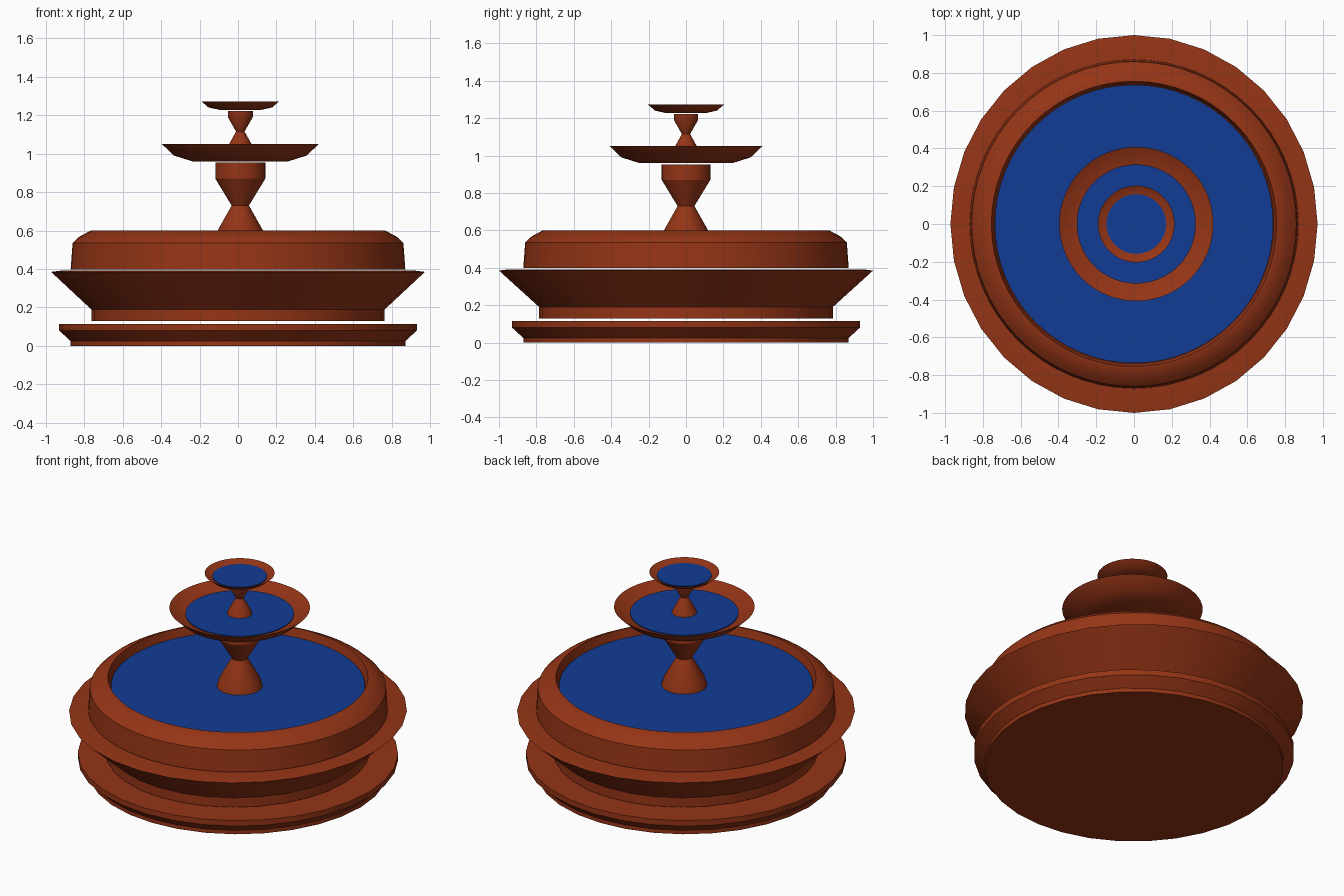
import bpy, bmesh, math

if "Cube" in bpy.data.objects:
    bpy.data.objects.remove(bpy.data.objects["Cube"])


def material(name, rgb):
    m = bpy.data.materials.new(name)
    m.diffuse_color = (*rgb, 1)
    m.use_nodes = True
    m.node_tree.nodes["Principled BSDF"].inputs["Base Color"].default_value = m.diffuse_color
    return m


CLAY = material("terracotta", (0.30, 0.035, 0.008))
WATER = material("water", (0.006, 0.045, 0.30))


def lathe(name, profile, mat=CLAY, sides=64, cx=0.0, sx=1.0):
    """Revolve (radius, z) points listed bottom to top; both ends are capped."""
    bm = bmesh.new()
    rings = []
    for r, z in profile:
        rings.append([bm.verts.new((r * sx * math.cos(2 * math.pi * i / sides),
                                    r * math.sin(2 * math.pi * i / sides), z))
                      for i in range(sides)])
    for a, b in zip(rings, rings[1:]):
        for i in range(sides):
            j = (i + 1) % sides
            bm.faces.new((a[i], a[j], b[j], b[i]))
    bm.faces.new(rings[0][::-1])
    bm.faces.new(rings[-1])
    me = bpy.data.meshes.new(name)
    bm.to_mesh(me)
    bm.free()
    me.materials.append(mat)
    ob = bpy.data.objects.new(name, me)
    ob.location.x = cx
    bpy.context.collection.objects.link(ob)
    bpy.ops.object.select_all(action='DESELECT')
    ob.select_set(True)
    bpy.context.view_layer.objects.active = ob
    bpy.ops.object.shade_smooth_by_angle(angle=math.radians(30))
    return ob


def disc(name, r, z, cx=0.0):
    lathe(name, [(r, z - 0.006), (r, z)], WATER, cx=cx)


# Plinth and flared lower basin, coarser rings
lathe("base_plate", [(.87, 0), (.87, .025), (.93, .08), (.93, .115)], sides=32)
lathe("flared_basin", [(.785, .13), (.785, .19), (1.0, .385), (.945, .392), (.80, .392)],
      sides=32, sx=.972)

# Main pool with rounded shoulder and inner wall
lathe("pool_wall", [(.87, .398), (.86, .535), (.825, .568), (.765, .6), (.755, .6),
                    (.74, .54)])
disc("pool_water", .737, .55)

# Lower stem, bowl and water
C = .012
lathe("lower_stem", [(.135, .54), (.118, .6), (.045, .73), (.13, .87), (.13, .953)], cx=C)
lathe("middle_bowl", [(.25, .96), (.345, .99), (.408, 1.05), (.315, 1.005)], cx=C)
disc("middle_water", .315, 1.015, C)

# Upper stem, bowl and water
lathe("upper_stem", [(.075, 1.01), (.058, 1.05), (.022, 1.115), (.065, 1.19), (.065, 1.222)], cx=C)
lathe("top_bowl", [(.11, 1.228), (.165, 1.24), (.203, 1.272), (.158, 1.25)], cx=C)
disc("top_water", .158, 1.255, C)
